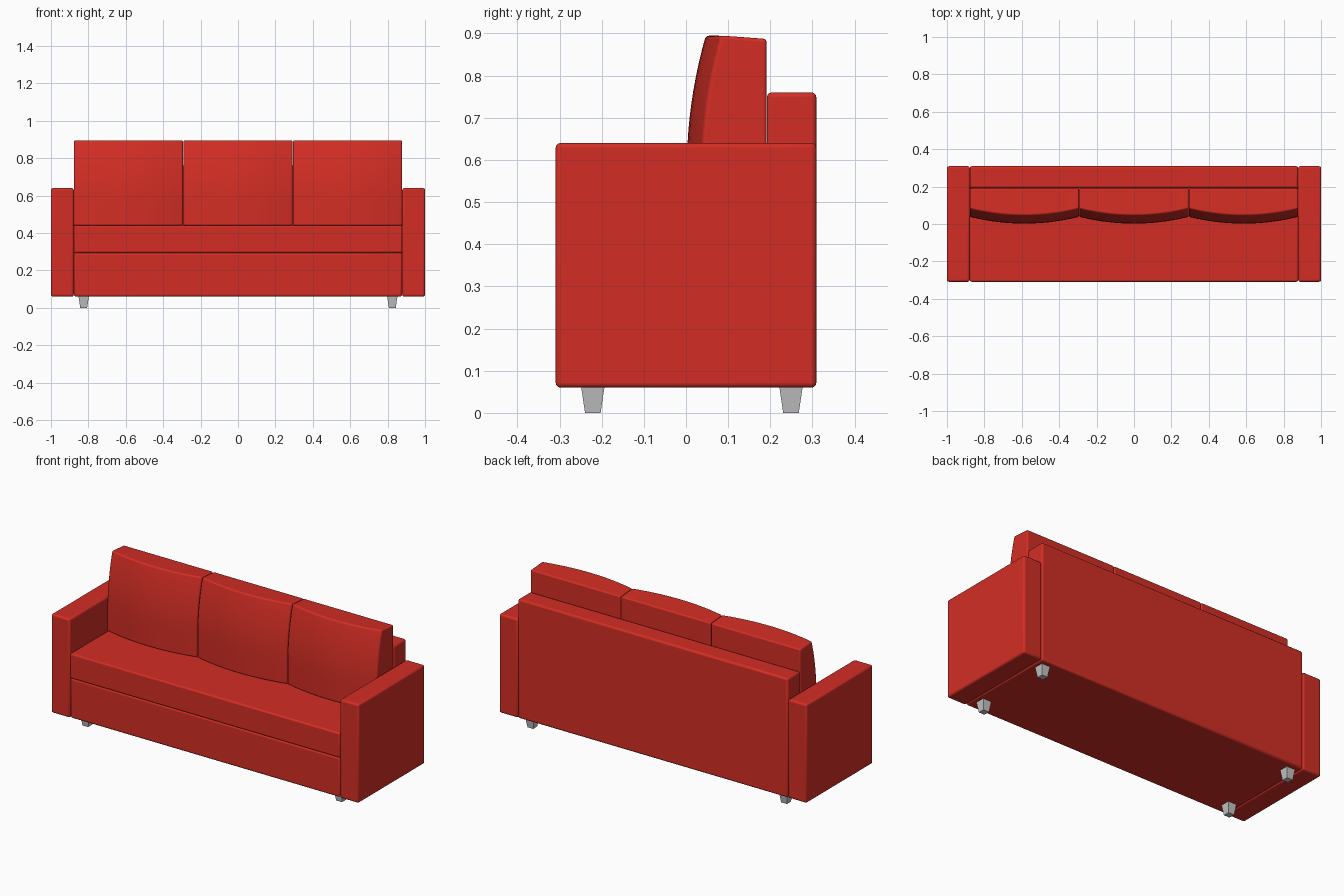
import bpy, bmesh, math
from mathutils import Vector

cube = bpy.data.objects.get("Cube")
if cube:
    bpy.data.objects.remove(cube, do_unlink=True)


def material(name, rgb):
    mat = bpy.data.materials.new(name)
    mat.use_nodes = True
    mat.diffuse_color = (*rgb, 1)
    mat.node_tree.nodes["Principled BSDF"].inputs["Base Color"].default_value = (*rgb, 1)
    return mat


RED = material("red fabric", (0.65, 0.027, 0.018))
GREY = material("grey metal", (0.55, 0.55, 0.55))


def finish(name, bm, mat, bevel=0.0, segments=3):
    """Turn a bmesh into an object with softly rounded edges."""
    bmesh.ops.recalc_face_normals(bm, faces=bm.faces[:])
    mesh = bpy.data.meshes.new(name)
    bm.to_mesh(mesh)
    bm.free()
    mesh.materials.append(mat)
    obj = bpy.data.objects.new(name, mesh)
    bpy.context.collection.objects.link(obj)
    if bevel:
        mod = obj.modifiers.new("rounded edges", "BEVEL")
        mod.width = bevel
        mod.segments = segments
        mod.limit_method = "ANGLE"
        mod.angle_limit = math.radians(40)
        bpy.ops.object.select_all(action="DESELECT")
        obj.select_set(True)
        bpy.context.view_layer.objects.active = obj
        bpy.ops.object.shade_smooth_by_angle(angle=math.radians(40))
    return obj


def box(low, high):
    bm = bmesh.new()
    bmesh.ops.create_cube(bm, size=1)
    low, high = Vector(low), Vector(high)
    for v in bm.verts:
        v.co = (low + high) / 2 + v.co * (high - low)
    return bm


INNER = 0.878   # half width between the arms
FLOOR = 0.06    # underside of the upholstery

# Base and backrest share one L-shaped section, extruded across the width
section = [(-0.305, FLOOR), (0.309, FLOOR), (0.309, 0.76),
           (0.192, 0.76), (0.192, 0.294), (-0.305, 0.294)]
bm = bmesh.new()
face = bm.faces.new([bm.verts.new((-INNER, y, z)) for y, z in section])
sweep = bmesh.ops.extrude_face_region(bm, geom=[face])
bmesh.ops.translate(bm, vec=(2 * INNER, 0, 0),
                    verts=[g for g in sweep["geom"] if isinstance(g, bmesh.types.BMVert)])
finish("base_and_backrest", bm, RED, 0.011)

# Long seat cushion
finish("seat_cushion", box((-INNER, -0.309, 0.294), (INNER, 0.192, 0.44)), RED, 0.009)

# Arms
for side, s in (("left", 1), ("right", -1)):
    finish(side + "_arm", box((s * 0.939 - 0.061, -0.309, FLOOR),
                              (s * 0.939 + 0.061, 0.309, 0.64)), RED, 0.011)


# Back cushions: bulging front that leans back toward the top
def back_cushion(name, centre, half=0.2915, bottom=0.44, top=0.895, rear=0.191):
    bm = box((-half, 0, bottom), (half, rear, top))
    bmesh.ops.subdivide_edges(bm, edges=bm.edges[:], cuts=13, use_grid_fill=True)
    for v in bm.verts:
        u = v.co.x / half
        rise = max(0, (v.co.z - 0.58) / (top - 0.58))
        front = 0.002 + 0.036 * u * u + 0.045 * rise ** 2
        depth = v.co.y / rear
        v.co.y = front + (rear - front) * depth
        # top falls slightly toward the rear
        v.co.z -= 0.008 * depth * (v.co.z - bottom) / (top - bottom)
        v.co.x += centre
    finish(name, bm, RED, 0.02, 4)


for i, side in enumerate(("right", "middle", "left")):
    back_cushion(side + "_back_cushion", (i - 1) * 0.586)

# Tapered square feet
for side, x in (("left", 0.825), ("right", -0.825)):
    for end, y in (("front", -0.221), ("back", 0.249)):
        bm = box((x - 0.028, y - 0.028, 0), (x + 0.028, y + 0.028, FLOOR + 0.004))
        for v in bm.verts:
            if v.co.z < 0.01:
                v.co.x = x + (v.co.x - x) * 0.66
                v.co.y = y + (v.co.y - y) * 0.66
        finish(end + "_" + side + "_foot", bm, GREY)
